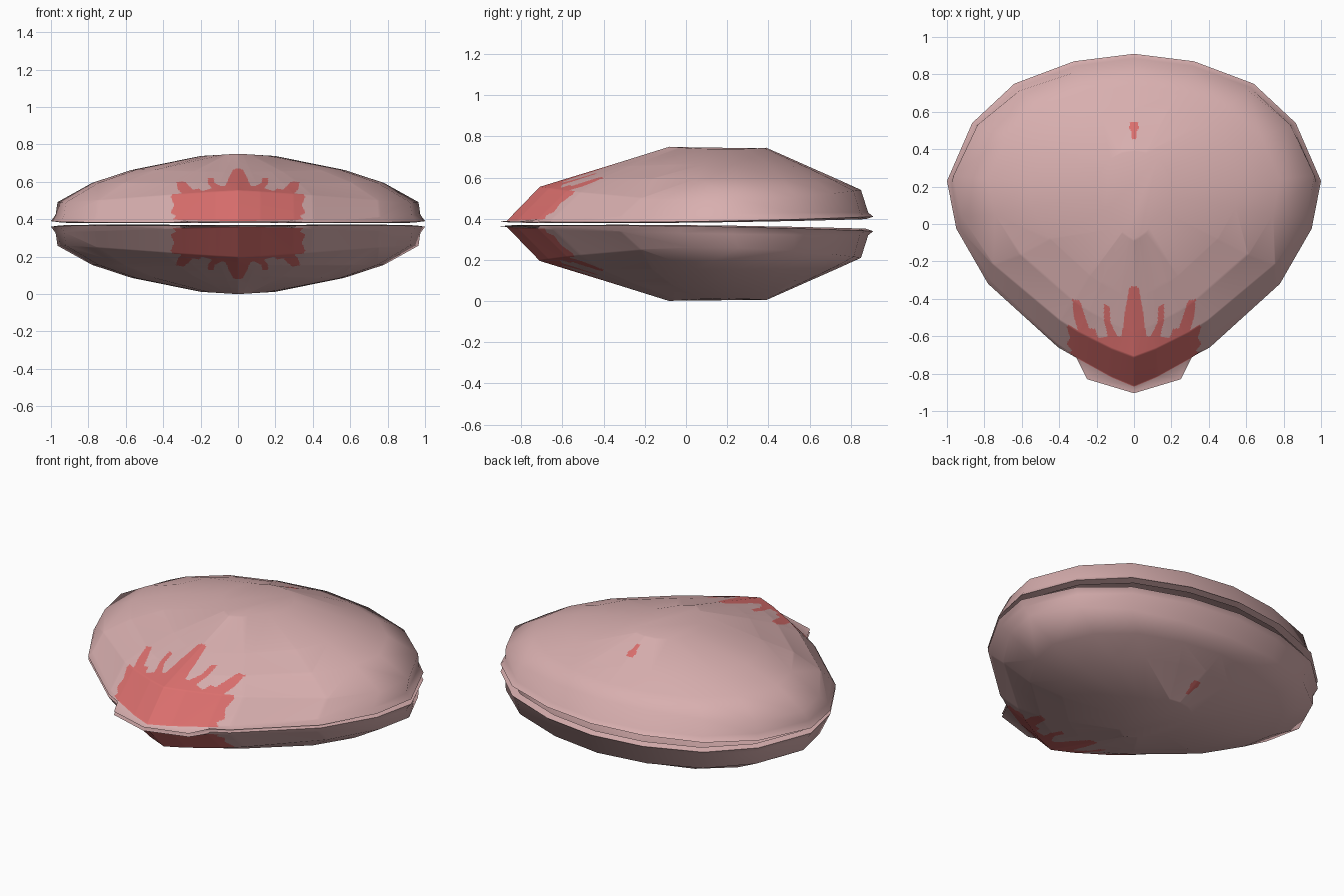
import bpy, bmesh, math

if "Cube" in bpy.data.objects:
    bpy.data.objects.remove(bpy.data.objects["Cube"])

MID = 0.375  # height of the seam between the two valves

def material(name, rgb):
    m = bpy.data.materials.new(name)
    m.diffuse_color = (*rgb, 1)
    m.use_nodes = True
    m.node_tree.nodes["Principled BSDF"].inputs["Base Color"].default_value = m.diffuse_color
    return m

PINK = material("shell pink", (0.69, 0.43, 0.43))
RED = material("splash red", (0.71, 0.16, 0.155))

# Half outlines seen from above, back to hinge
CREASE = [(0, .885), (.31, .845), (.62, .73), (.845, .525), (.975, .22), (.93, -.03),
          (.765, -.31), (.4, -.65), (.3, -.72), (.12, -.82), (0, -.87)]
RIM = [(0, .91), (.32, .87), (.64, .75), (.865, .54), (1, .23), (.95, -.025),
       (.78, -.32), (.405, -.66), (.31, -.71), (.25, -.83), (0, -.905)]
# Dome rings: front y, back y, half width, z at front / side / back
DOME = [(-.87, .885, .975, .39, .42, .43), (-.71, .85, .965, .555, .49, .54),
        (-.58, .74, .78, .595, .595, .59), (-.4, .62, .57, .65, .665, .643),
        (-.08, .39, .2, .75, .738, .745)]
# Half outline of the red splash, and the small spot behind
SPLASH = [(0, -.33), (.025, -.34), (.05, -.48), (.065, -.6), (.09, -.6), (.125, -.53),
          (.13, -.44), (.16, -.43), (.16, -.52), (.14, -.6), (.19, -.61), (.21, -.56),
          (.24, -.56), (.29, -.41), (.33, -.4), (.32, -.5), (.3, -.57), (.35, -.54),
          (.36, -.55), (.34, -.61), (.36, -.64), (.33, -.68), (.4, -.7), (.4, -.95), (0, -.95)]
SPOT = [(0, .545), (.02, .54), (.026, .515), (.012, .49), (.01, .455), (0, .455)]

def inside(x, y, poly):
    hit = False
    for (x1, y1), (x2, y2) in zip(poly, poly[1:] + poly[:1]):
        if (y1 > y) != (y2 > y) and x < x1 + (y - y1) * (x2 - x1) / (y2 - y1):
            hit = not hit
    return hit

def ring(half, yf, yb, xh, zf, zs, zb):
    """Fit a half outline to the given extents, curve its height, and mirror it."""
    top, low, wide = half[0][1], half[-1][1], max(p[0] for p in half)
    pts = []
    for x, y in half:
        t = (y - low) / (top - low)
        u = 2 * t - 1
        z = zs + (zb - zf) / 2 * u + ((zb + zf) / 2 - zs) * u * u
        pts.append((x / wide * xh, yf + t * (yb - yf), z))
    return pts + [(-x, y, z) for x, y, z in pts[-2:0:-1]]

def build_valve(name, side):
    bm = bmesh.new()
    inner = [ring(CREASE, a + .015, b - .015, w - .018, f - .02, s - .02, k - .02)
             for a, b, w, f, s, k in DOME[1:]]
    lip_inner = ring(CREASE, -.84, .872, .955, .381, .381, .398)
    lip = ring(RIM, -.905, .91, 1.0, .386, .386, .41)
    outer = [ring(CREASE, *d) for d in DOME]
    loops = inner[::-1] + [lip_inner, lip] + outer
    rows = [[bm.verts.new((x, y, MID + side * (z - MID))) for x, y, z in r] for r in loops]
    n = len(rows[0])
    first_dome = len(inner) + 2
    for i, (a, b) in enumerate(zip(rows, rows[1:])):
        for j in range(n):
            f = bm.faces.new((a[j], a[(j + 1) % n], b[(j + 1) % n], b[j]))
            f.material_index = int(i >= first_dome)  # outer dome may carry the splash
    # inner and outer caps
    for r, red in ((rows[0], 0), (rows[-1], 0)):
        bm.faces.new(r).material_index = red
    bmesh.ops.recalc_face_normals(bm, faces=bm.faces)
    # Fine cuts only where the painted marks lie
    def near(f):
        xs = [abs(v.co.x) for v in f.verts]
        ys = [v.co.y for v in f.verts]
        return min(xs) < .4 and min(ys) < -.33 or min(xs) < .01 and min(ys) < .5 < max(ys)
    edges = {e for f in bm.faces if f.material_index and near(f) for e in f.edges}
    bmesh.ops.subdivide_edges(bm, edges=list(edges), cuts=24, use_grid_fill=True)
    for f in bm.faces:
        c = f.calc_center_median()
        x = abs(c.x)
        small = f.calc_area() < .003
        f.material_index = int(f.material_index and small and
                               (inside(x, c.y, SPLASH) or inside(x, c.y, SPOT)))
    me = bpy.data.meshes.new(name)
    bm.to_mesh(me)
    bm.free()
    me.materials.append(PINK)
    me.materials.append(RED)
    ob = bpy.data.objects.new(name, me)
    bpy.context.collection.objects.link(ob)
    bpy.ops.object.select_all(action='DESELECT')
    ob.select_set(True)
    bpy.context.view_layer.objects.active = ob
    bpy.ops.object.shade_smooth_by_angle(angle=math.radians(60))

# Two mirrored valves
build_valve("upper_shell", 1)
build_valve("lower_shell", -1)
